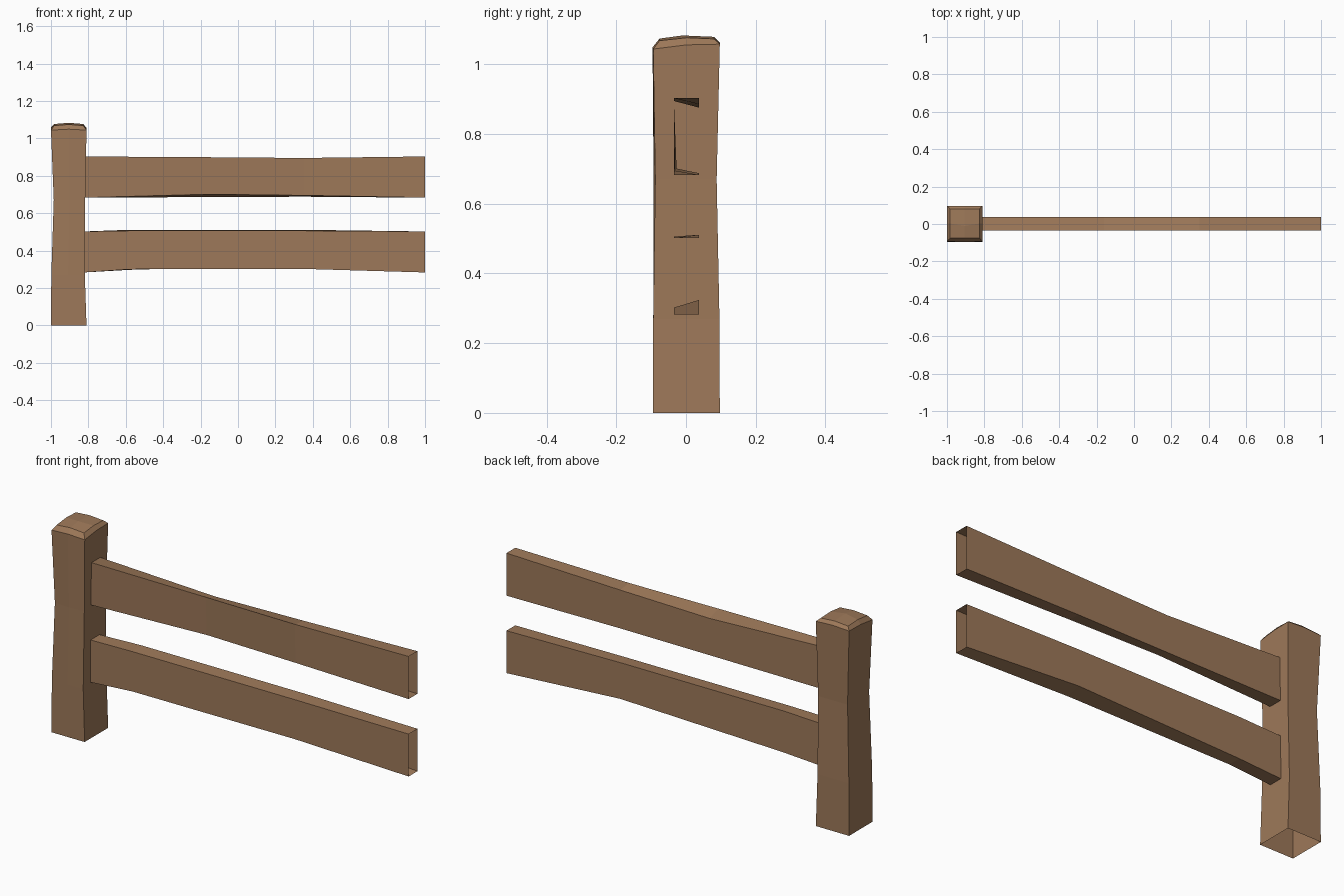
import bpy, bmesh

if "Cube" in bpy.data.objects:
    bpy.data.objects.remove(bpy.data.objects["Cube"])

wood = bpy.data.materials.new("brown wood")
wood.diffuse_color = (0.34, 0.19, 0.10, 1)
wood.use_nodes = True
wood.node_tree.nodes["Principled BSDF"].inputs["Base Color"].default_value = wood.diffuse_color


def loft(name, rings, cap=None):
    """Skin a list of closed rings; the ends stay open unless a centre point is given."""
    bm = bmesh.new()
    rows = [[bm.verts.new(p) for p in r] for r in rings]
    n = len(rows[0])
    for a, b in zip(rows, rows[1:]):
        for i in range(n):
            j = (i + 1) % n
            bm.faces.new((a[i], a[j], b[j], b[i]))
    if cap:
        # four quads meeting at the centre of the top
        c, top = bm.verts.new(cap), rows[-1]
        for i in range(0, n, 2):
            bm.faces.new((top[i - 1], top[i], top[i + 1], c))
    bmesh.ops.recalc_face_normals(bm, faces=bm.faces)
    me = bpy.data.meshes.new(name)
    bm.to_mesh(me)
    bm.free()
    me.materials.append(wood)
    ob = bpy.data.objects.new(name, me)
    bpy.context.collection.objects.link(ob)
    return ob


def post_ring(x0, x1, y0, y1, z_front, z_back, rise=0.0, bulge=0.0):
    """Eight-point square ring: corners plus side midpoints."""
    xm, ym, zm = (x0 + x1) / 2, (y0 + y1) / 2, (z_front + z_back) / 2
    return [(x0, y0, z_front), (xm, y0 - bulge, z_front + rise),
            (x1, y0, z_front), (x1, ym, zm + rise),
            (x1, y1, z_back), (xm, y1, z_back + rise),
            (x0, y1, z_back), (x0, ym, zm + rise)]


# Post: hewn waist, chamfered and domed top, open foot
loft("post", [
    post_ring(-1.0, -0.81, -0.095, 0.097, 0, 0),
    post_ring(-0.998, -0.819, -0.094, 0.096, 0.27, 0.27),
    post_ring(-0.985, -0.817, -0.088, 0.088, 0.67, 0.67, 0, 0.005),
    post_ring(-1.0, -0.81, -0.094, 0.097, 1.044, 1.058, 0.005, 0.002),
    post_ring(-0.983, -0.827, -0.076, 0.081, 1.068, 1.073, 0.006),
], cap=(-0.905, -0.01, 1.083))


def rail(name, stations):
    """Each station: x, front y, front bottom z, front top z, back bottom z, back top z."""
    loft(name, [[(x, yf, fb), (x, 0.037, bb), (x, 0.037, bt), (x, -0.035, ft)]
                for x, yf, fb, ft, bb, bt in stations])


# Rails: uneven hollow planks, open at both ends
rail("upper_rail", [
    (-0.825, -0.035, 0.683, 0.903, 0.683, 0.903),
    (-0.16, -0.027, 0.701, 0.899, 0.686, 0.876),
    (0.35, -0.031, 0.695, 0.895, 0.688, 0.886),
    (1.0, -0.035, 0.683, 0.903, 0.683, 0.903),
])
rail("lower_rail", [
    (-0.825, -0.035, 0.283, 0.502, 0.283, 0.502),
    (-0.58, -0.035, 0.300, 0.506, 0.297, 0.511),
    (0.35, -0.035, 0.302, 0.506, 0.324, 0.511),
    (1.0, -0.035, 0.283, 0.502, 0.283, 0.502),
])
